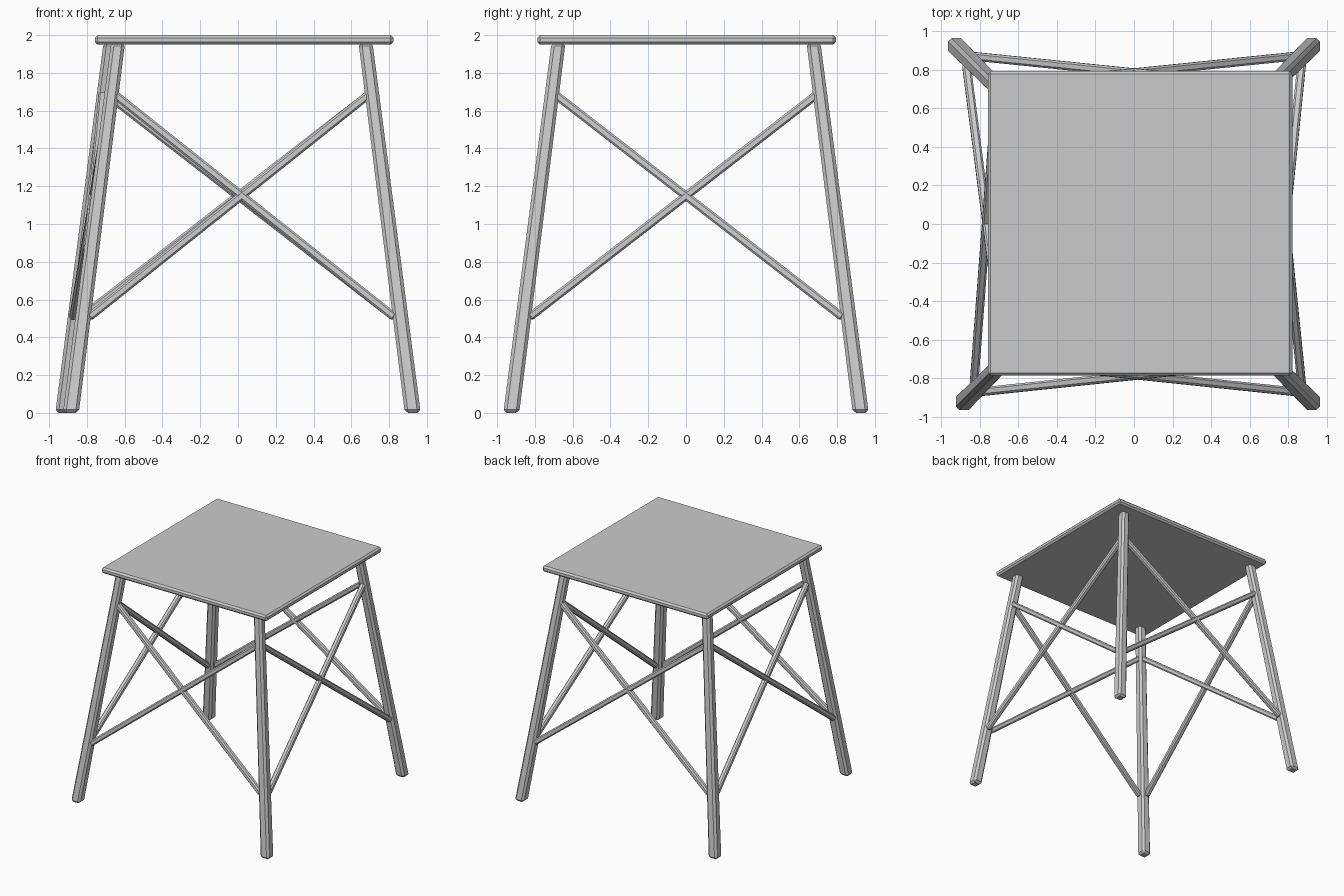
import bpy
import bmesh
from mathutils import Vector

cube = bpy.data.objects.get("Cube")
if cube:
    bpy.data.objects.remove(cube, do_unlink=True)

grey = bpy.data.materials.new("plain_grey")
grey.use_nodes = True
grey.diffuse_color = (0.6, 0.6, 0.6, 1)
grey.node_tree.nodes["Principled BSDF"].inputs["Base Color"].default_value = (0.6, 0.6, 0.6, 1)

UP = Vector((0, 0, 1))
LEG_TOP = 1.96


def bar(name, start, end, u, v, start_size, end_size, bevel):
    """Chamfered four-sided bar; u and v are the axes of its end faces."""
    bm = bmesh.new()
    bmesh.ops.create_cube(bm, size=1)
    for vert in bm.verts:
        x, y, z = vert.co
        at, size = (start, start_size) if z < 0 else (end, end_size)
        vert.co = at + u * x * size[0] + v * y * size[1]
    bmesh.ops.recalc_face_normals(bm, faces=bm.faces)
    bmesh.ops.bevel(bm, geom=list(bm.edges), offset=bevel, segments=1,
                    profile=0.5, affect='EDGES')
    mesh = bpy.data.meshes.new(name)
    bm.to_mesh(mesh)
    bm.free()
    mesh.materials.append(grey)
    obj = bpy.data.objects.new(name, mesh)
    bpy.context.collection.objects.link(obj)
    return obj


def leg_centre(corner, z):
    """Centre of a splayed leg at height z; the front right leg sits further in."""
    sx, sy = corner
    reach = 0.925 - 0.25 * z / LEG_TOP
    shift = 0.04 if corner == (-1, -1) else 0
    return Vector((sx * reach + shift, sy * reach, z))


# Seat
X, Y = Vector((1, 0, 0)), Vector((0, 1, 0))
bar("seat", Vector((0.032, 0.003, 1.95)), Vector((0.032, 0.003, 2)),
    X, Y, (1.58, 1.58), (1.58, 1.58), 0.014)

# Legs
corners = {"front_right": (-1, -1), "front_left": (1, -1),
           "back_left": (1, 1), "back_right": (-1, 1)}
for label, corner in corners.items():
    bar(label + "_leg", leg_centre(corner, 0), leg_centre(corner, LEG_TOP),
        X, Y, (0.084, 0.084), (0.074, 0.074), 0.017)

# Crossed braces, one pair per side
sides = {"front": ("front_right", "front_left"), "left": ("front_left", "back_left"),
         "back": ("back_left", "back_right"), "right": ("back_right", "front_right")}
for side, pair in sides.items():
    a, b = (corners[p] for p in pair)
    along = Vector((b[0] - a[0], b[1] - a[1], 0)).normalized()
    outward = along.cross(UP)
    for label, low, high, way in (("rising", a, b, along), ("falling", b, a, -along)):
        start = leg_centre(low, 0.505) + way * 0.03 + outward * 0.01
        end = leg_centre(high, 1.685) - way * 0.018 + outward * 0.005
        axis = (end - start).normalized()
        u = axis.cross(outward).normalized()
        v = axis.cross(u)
        bar(f"{side}_{label}_brace", start, end, u, v,
            (0.044, 0.044), (0.044, 0.044), 0.01)
